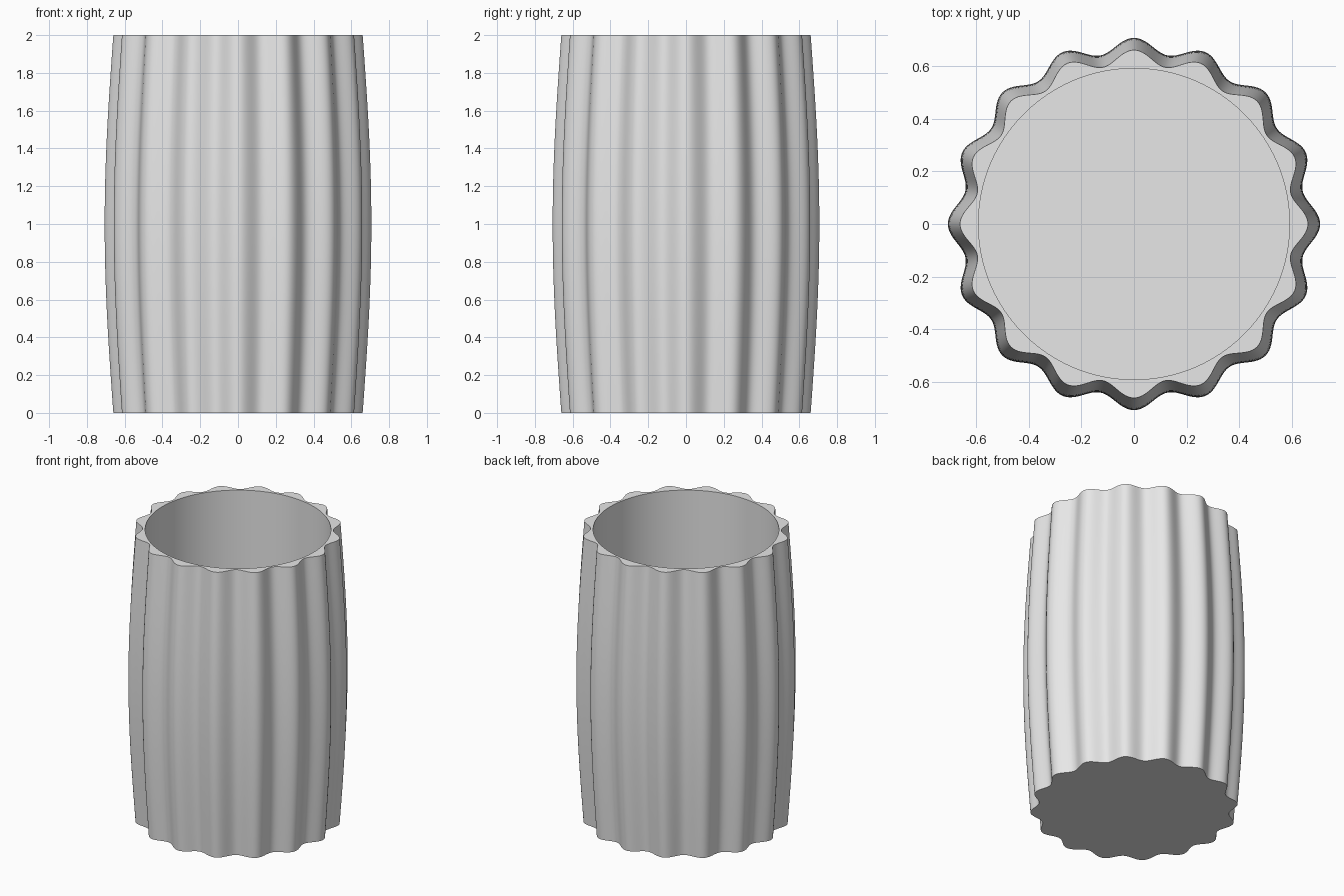
import bpy, bmesh
from math import cos, sin, pi

if "Cube" in bpy.data.objects:
    bpy.data.objects.remove(bpy.data.objects["Cube"], do_unlink=True)

HEIGHT, FLOOR = 2.0, 0.07
INNER, OUTER, WAVE, BULGE = 0.59, 0.633, 0.027, 0.046
LOBES, SIDES, ROWS = 16, 384, 32

grey = bpy.data.materials.new("light grey")
grey.use_nodes = True
grey.diffuse_color = (0.8, 0.8, 0.8, 1)
grey.node_tree.nodes["Principled BSDF"].inputs["Base Color"].default_value = (0.8, 0.8, 0.8, 1)

bm = bmesh.new()


def ring(radius, z):
    """Closed loop of vertices with a radius given as a function of angle."""
    angles = [2 * pi * i / SIDES for i in range(SIDES)]
    return [bm.verts.new((radius(a) * cos(a), radius(a) * sin(a), z)) for a in angles]


def bridge(low, high):
    for i in range(SIDES):
        j = (i + 1) % SIDES
        bm.faces.new((low[i], low[j], high[j], high[i]))


def fluted(z):
    swell = BULGE * sin(pi * z / HEIGHT)
    return lambda a: OUTER + swell + WAVE * cos(LOBES * a)


def bore(a):
    return INNER


# Fluted, barrel-shaped outside, then flat rim and straight bore
rings = [ring(fluted(HEIGHT * k / ROWS), HEIGHT * k / ROWS) for k in range(ROWS + 1)]
rings += [ring(bore, HEIGHT), ring(bore, FLOOR)]
for low, high in zip(rings, rings[1:]):
    bridge(low, high)

# Underside and inner floor
bm.faces.new(rings[0][::-1])
bm.faces.new(rings[-1])

mesh = bpy.data.meshes.new("fluted_vase")
bm.to_mesh(mesh)
bm.free()
mesh.materials.append(grey)
vase = bpy.data.objects.new("fluted_vase", mesh)
bpy.context.collection.objects.link(vase)

# Smooth walls with crisp rim and base edges
bpy.ops.object.select_all(action="DESELECT")
vase.select_set(True)
bpy.context.view_layer.objects.active = vase
bpy.ops.object.shade_smooth_by_angle(angle=pi / 6)
